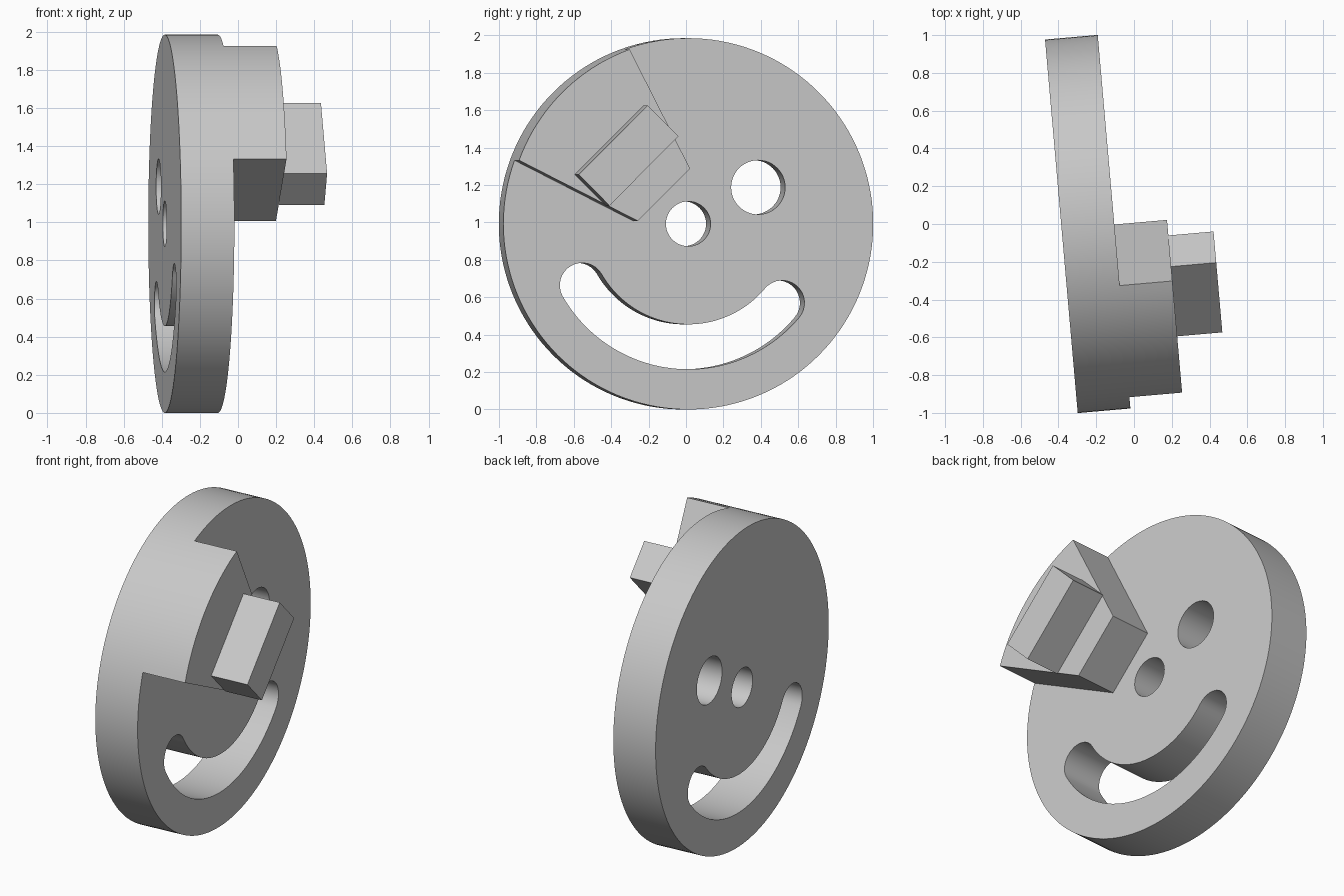
import bpy, bmesh
from math import sin, cos, radians
from mathutils import Matrix, Vector

cube = bpy.data.objects.get("Cube")
if cube:
    bpy.data.objects.remove(cube, do_unlink=True)

R = 0.9925          # disc radius
T = 0.28            # disc thickness
TURN = radians(5)   # whole part is turned a little about z

grey = bpy.data.materials.new("light grey")
grey.use_nodes = True
grey.diffuse_color = (0.58, 0.58, 0.58, 1)
grey.node_tree.nodes["Principled BSDF"].inputs["Base Color"].default_value = (0.58, 0.58, 0.58, 1)

# Profile plane: first axis along the disc, second axis up, third along its axle
FRAME = Matrix.Translation((-0.245, 0, R)) @ Matrix.Rotation(TURN, 4, 'Z') @ Matrix(
    ((0, 0, 1, 0), (1, 0, 0, 0), (0, 1, 0, 0), (0, 0, 0, 1)))


def arc(radius, start, end, steps, centre=(0, 0)):
    """Points on an arc, angles in degrees, both ends included."""
    angles = [radians(start + (end - start) * i / steps) for i in range(steps + 1)]
    return [(centre[0] + radius * cos(a), centre[1] + radius * sin(a)) for a in angles]


def circle(radius, steps, centre=(0, 0)):
    return arc(radius, 0, 360, steps, centre)[:-1]


def polar(radius, angle):
    return radius * cos(radians(angle)), radius * sin(radians(angle))


def plate(name, loops, low, high):
    """Extrude an outline (first loop) with holes (other loops)."""
    curve = bpy.data.curves.new(name, 'CURVE')
    curve.dimensions = '2D'
    curve.fill_mode = 'BOTH'
    curve.extrude = (high - low) / 2
    for loop in loops:
        spline = curve.splines.new('POLY')
        spline.points.add(len(loop) - 1)
        for point, (u, v) in zip(spline.points, loop):
            point.co = (u, v, 0, 1)
        spline.use_cyclic_u = True
    obj = bpy.data.objects.new(name, curve)
    bpy.context.collection.objects.link(obj)
    obj.matrix_world = FRAME @ Matrix.Translation((0, 0, (low + high) / 2))
    bpy.ops.object.select_all(action='DESELECT')
    obj.select_set(True)
    bpy.context.view_layer.objects.active = obj
    bpy.ops.object.convert(target='MESH')
    obj = bpy.context.view_layer.objects.active
    bm = bmesh.new()
    bm.from_mesh(obj.data)
    bmesh.ops.remove_doubles(bm, verts=bm.verts, dist=0.0001)
    bmesh.ops.recalc_face_normals(bm, faces=bm.faces)
    bm.to_mesh(obj.data)
    bm.free()
    obj.data.materials.clear()
    obj.data.materials.append(grey)
    bpy.ops.object.shade_smooth_by_angle(angle=radians(30))
    return obj


# Disc with axle hole, offset hole and a curved slot with round ends
inner, outer = 0.5375, 0.7775
mid, cap = (inner + outer) / 2, (outer - inner) / 2
first, last = 210, 320
slot = (arc(outer, first, last, 44)
        + arc(cap, last, last + 180, 16, polar(mid, last))[1:]
        + arc(inner, last, first, 44)[1:]
        + arc(cap, first + 180, first + 360, 16, polar(mid, first))[1:-1])
plate("disc", [circle(R, 144), circle(0.12, 48), circle(0.145, 48, (0.375, 0.195)), slot],
      -T / 2, T / 2)

# Raised sector on the disc face, flush with the rim
plate("raised_sector", [arc(R, 110, 160, 20) + [(-0.295, 0.015), (-0.015, 0.295)]],
      T / 2, T * 1.5)

# Rectangular peg on the sector, aligned with the sector's middle direction
out, side = Vector(polar(1, 135)), Vector(polar(1, 225))
peg = [tuple(out * r + side * s)
       for r, s in ((0.4, -0.262), (0.634, -0.262), (0.634, 0.262), (0.4, 0.262))]
plate("peg", [peg], T * 1.5, 0.66)
